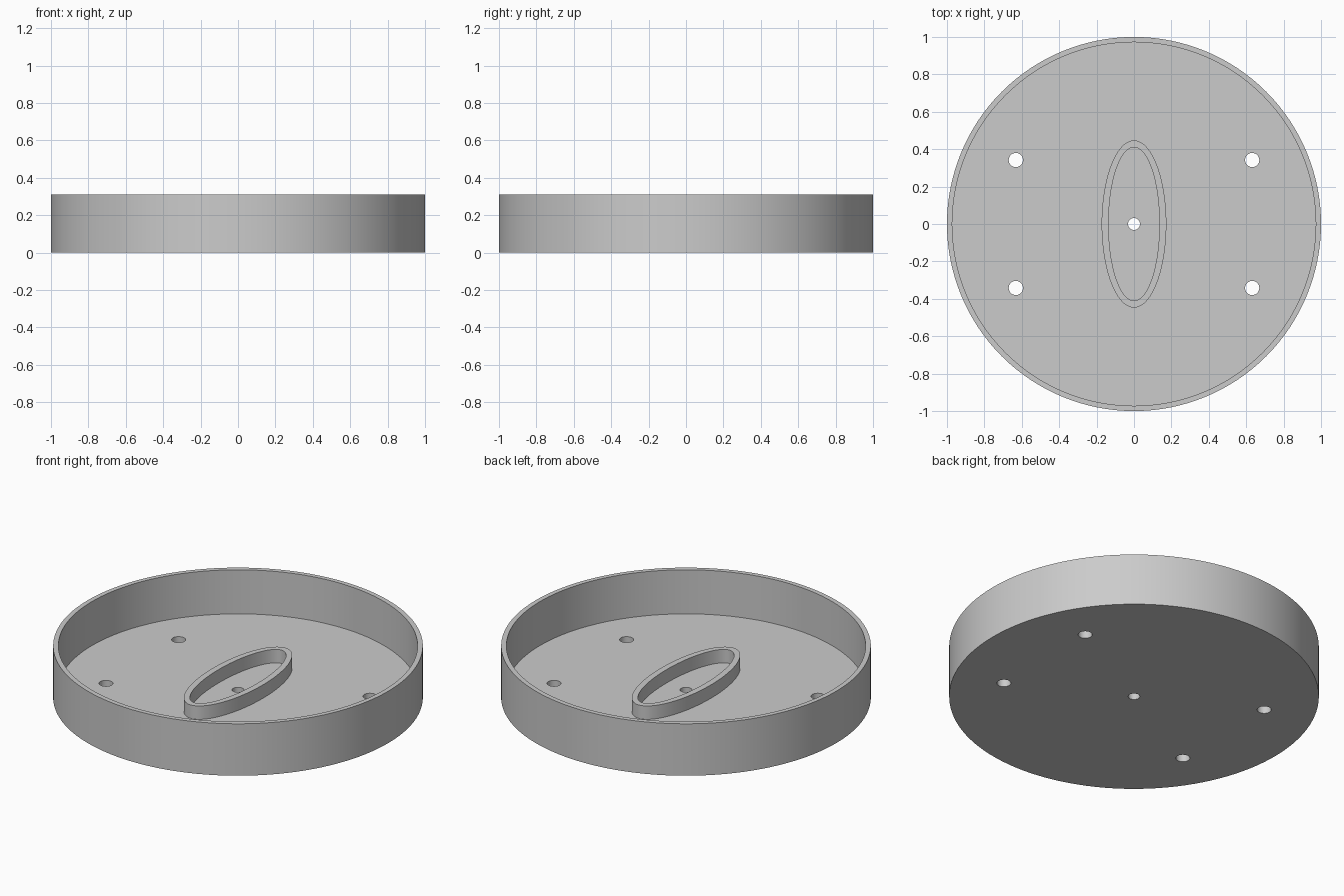
import bpy
import bmesh
from math import cos, sin, tau, radians

cube = bpy.data.objects.get("Cube")
if cube:
    bpy.data.objects.remove(cube, do_unlink=True)

HEIGHT, FLOOR, RING_TOP = 0.31, 0.047, 0.127

grey = bpy.data.materials.new("plain_grey")
grey.use_nodes = True
colour = (0.6, 0.6, 0.6, 1)
grey.diffuse_color = colour
grey.node_tree.nodes["Principled BSDF"].inputs["Base Color"].default_value = colour


def prism(name, rx, ry, z0, z1, x=0, y=0, sides=96):
    """Upright elliptical prism."""
    bm = bmesh.new()
    ring = [bm.verts.new((x + rx * cos(tau * i / sides),
                          y + ry * sin(tau * i / sides), z0)) for i in range(sides)]
    base = bm.faces.new(ring)
    top = bmesh.ops.extrude_face_region(bm, geom=[base])["geom"]
    bmesh.ops.translate(bm, vec=(0, 0, z1 - z0),
                        verts=[v for v in top if isinstance(v, bmesh.types.BMVert)])
    bmesh.ops.recalc_face_normals(bm, faces=bm.faces)
    mesh = bpy.data.meshes.new(name)
    bm.to_mesh(mesh)
    bm.free()
    mesh.materials.append(grey)
    obj = bpy.data.objects.new(name, mesh)
    bpy.context.collection.objects.link(obj)
    return obj


def cut(obj, cutters):
    """Subtract each cutter, then discard it."""
    bpy.context.view_layer.objects.active = obj
    for cutter in cutters:
        cutter.hide_render = True
        mod = obj.modifiers.new("cut", "BOOLEAN")
        mod.operation = "DIFFERENCE"
        mod.solver = "EXACT"
        mod.object = cutter
        bpy.ops.object.modifier_apply(modifier=mod.name)
        bpy.data.objects.remove(cutter, do_unlink=True)


# Round tray with a cavity, four mounting holes and a centre hole
tray = prism("tray", 1, 1, 0, HEIGHT, sides=128)
cutters = [prism("cavity", 0.972, 0.972, FLOOR, 1, sides=128),
           prism("centre_hole", 0.032, 0.032, -1, 1, sides=32)]
for sx in (-1, 1):
    for sy in (-1, 1):
        cutters.append(prism("mounting_hole", 0.038, 0.038, -1, 1,
                             sx * 0.632, sy * 0.342, 32))
cut(tray, cutters)

# Raised oval collar around the centre hole
collar = prism("oval_collar", 0.173, 0.447, FLOOR - 0.004, RING_TOP)
cut(collar, [prism("collar_opening", 0.136, 0.41, -1, 1)])

# Smooth walls with crisp edges
for obj in (tray, collar):
    bpy.ops.object.select_all(action="DESELECT")
    obj.select_set(True)
    bpy.context.view_layer.objects.active = obj
    bpy.ops.object.shade_smooth_by_angle(angle=radians(30))
